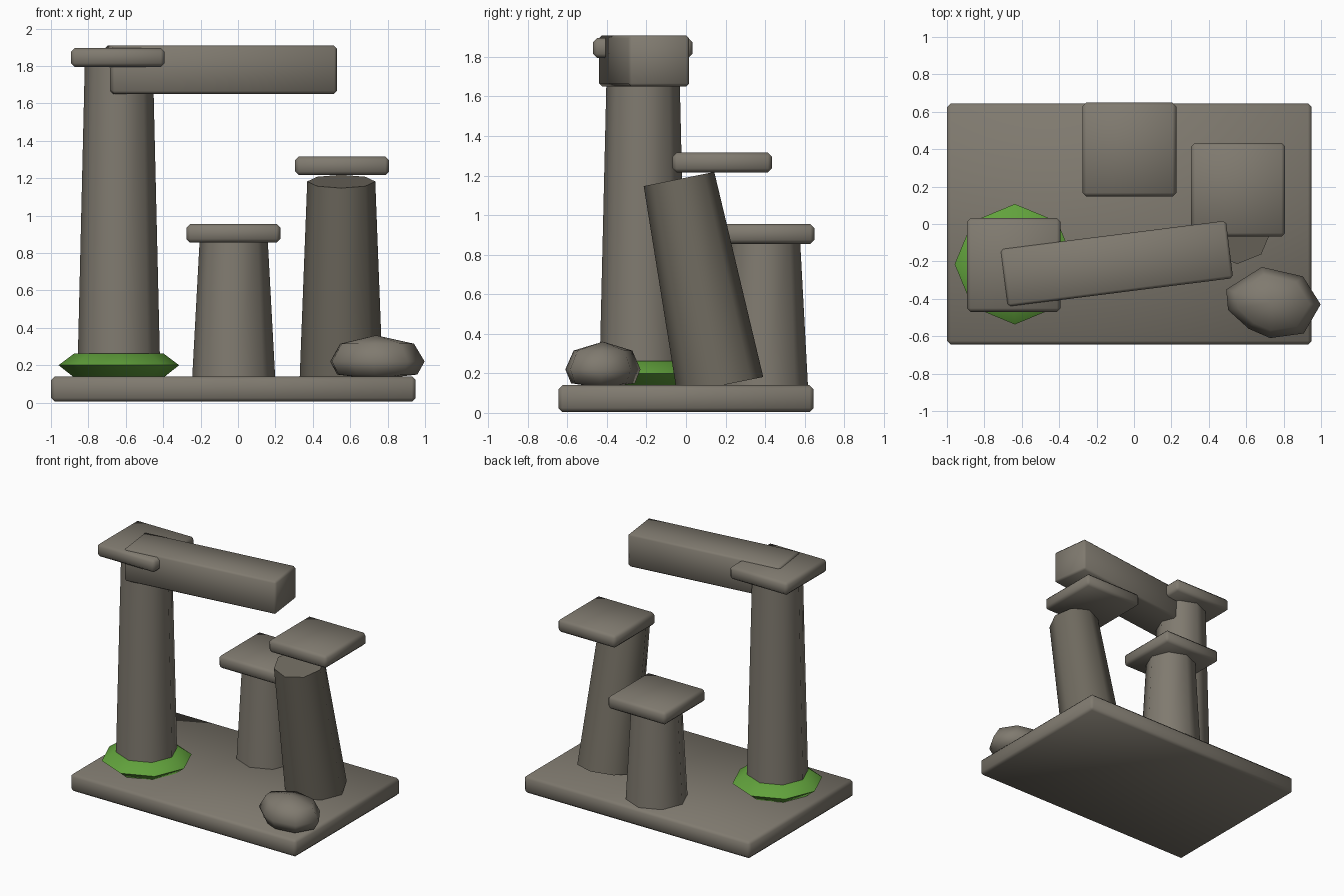
import bpy, bmesh, math

if "Cube" in bpy.data.objects:
    bpy.data.objects.remove(bpy.data.objects["Cube"])

def material(name, colour):
    mat = bpy.data.materials.new(name)
    mat.diffuse_color = (*colour, 1)
    mat.use_nodes = True
    mat.node_tree.nodes["Principled BSDF"].inputs["Base Color"].default_value = mat.diffuse_color
    return mat

STONE = material("warm_stone", (0.215, 0.195, 0.16))
SHADED = material("shaded_stone", (0.16, 0.145, 0.115))
MOSS = material("moss_green", (0.12, 0.36, 0.045))

def finish(bm, name, loc, rot=(0, 0, 0), smooth=50, mat=STONE):
    me = bpy.data.meshes.new(name)
    bmesh.ops.recalc_face_normals(bm, faces=bm.faces[:])
    bm.to_mesh(me)
    bm.free()
    me.materials.append(mat)
    ob = bpy.data.objects.new(name, me)
    bpy.context.collection.objects.link(ob)
    ob.location, ob.rotation_euler = loc, rot
    bpy.ops.object.select_all(action='DESELECT')
    ob.select_set(True)
    bpy.context.view_layer.objects.active = ob
    bpy.ops.object.shade_smooth_by_angle(angle=math.radians(smooth))
    return ob

def block(name, loc, size, bevel=0.02, rot=(0, 0, 0)):
    # stone block with worn, softly shaded edges
    bm = bmesh.new()
    bmesh.ops.create_cube(bm, size=1)
    bmesh.ops.scale(bm, vec=size, verts=bm.verts[:])
    bmesh.ops.bevel(bm, geom=bm.edges[:], offset=bevel, segments=1,
                    profile=0.5, affect='EDGES')
    return finish(bm, name, loc, rot, 60)

def loft(name, rings, loc, rot=(0, 0, 0), smooth=50, mat=STONE):
    # joins equal-length loops of points and caps both ends
    bm = bmesh.new()
    loops = [[bm.verts.new(p) for p in ring] for ring in rings]
    n = len(loops[0])
    for a, b in zip(loops, loops[1:]):
        for i in range(n):
            j = (i + 1) % n
            bm.faces.new((a[i], a[j], b[j], b[i]))
    bm.faces.new(loops[0][::-1])
    bm.faces.new(loops[-1])
    return finish(bm, name, loc, rot, smooth, mat)

def octagon(r, z):
    return [(r * math.cos(i * math.pi / 4), r * math.sin(i * math.pi / 4), z) for i in range(8)]

def column(name, loc, height, rot=(0, 0, 0), mat=STONE):
    return loft(name, [octagon(0.222, 0), octagon(0.182, height)], loc, rot, mat=mat)

# Floor slab
block("floor_slab", (-0.025, 0, 0.0725), (1.95, 1.29, 0.135))

# Three broken columns, the right one leaning
column("tall_column", (-0.637, -0.217, 0.13), 1.69)
column("short_column", (-0.023, 0.395, 0.13), 0.74)
column("leaning_column", (0.552, 0.173, 0.138), 1.065, (0.197, 0, 0), SHADED)

# Square capitals
for name, loc in (("tall_capital", (-0.643, -0.219, 1.845)),
                  ("short_capital", (-0.025, 0.398, 0.905)),
                  ("leaning_capital", (0.557, 0.183, 1.266))):
    block(name, loc, (0.502, 0.502, 0.1))

# Fallen lintel resting on the tall column
block("lintel", (-0.092, -0.212, 1.78), (1.215, 0.31, 0.258), 0.015, (0, 0, math.radians(7.2)))

# Moss ring at the tall column's foot
loft("moss_ring", [octagon(0.24, 0.135), octagon(0.322, 0.20), octagon(0.24, 0.262)],
     (-0.637, -0.215, 0), smooth=85, mat=MOSS)

# Boulder: irregular outline lofted to a point above and below
outline = [(0.26, -0.01), (0.165, 0.14), (-0.055, 0.19), (-0.245, 0.07),
           (-0.235, -0.04), (-0.125, -0.14), (-0.01, -0.19), (0.17, -0.165)]
bm = bmesh.new()
for k, z in ((0.78, 0.315), (1, 0.22), (0.85, 0.15)):
    for x, y in outline:
        bm.verts.new((x * k, y * k, z))
bm.verts.new((0, 0, 0.36))
bm.verts.new((0, 0, 0.125))
bmesh.ops.convex_hull(bm, input=bm.verts[:])
finish(bm, "boulder", (0.738, -0.42, 0), smooth=85)
